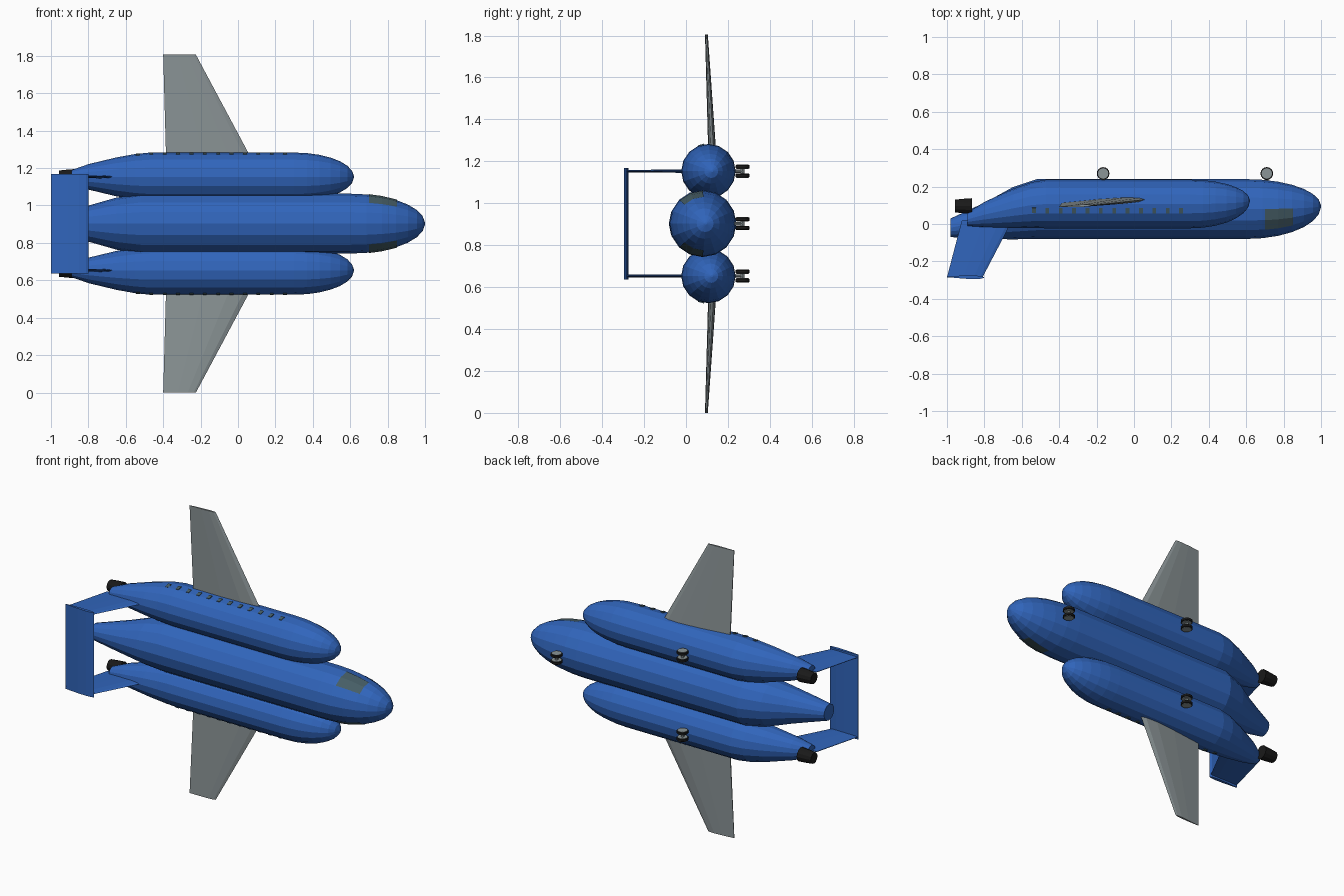
import bpy, bmesh
from math import sin, cos, pi, radians
from mathutils import Matrix, Vector

if "Cube" in bpy.data.objects:
    bpy.data.objects.remove(bpy.data.objects["Cube"])

ZC = 0.903      # plane of symmetry
ZS = 0.25       # offset of the side hulls


def mat(name, col):
    m = bpy.data.materials.new(name)
    m.diffuse_color = (*col, 1)
    m.use_nodes = True
    m.node_tree.nodes["Principled BSDF"].inputs["Base Color"].default_value = m.diffuse_color
    return m


BLUE = mat("blue_paint", (0.03, 0.13, 0.5))
GREY = mat("wing_grey", (0.26, 0.30, 0.31))
GLASS = mat("dark_glass", (0.06, 0.11, 0.13))
BLACK = mat("black_rubber", (0.01, 0.01, 0.01))


def finish(name, bm, material):
    bmesh.ops.recalc_face_normals(bm, faces=bm.faces)
    me = bpy.data.meshes.new(name)
    bm.to_mesh(me)
    bm.free()
    me.materials.append(material)
    ob = bpy.data.objects.new(name, me)
    bpy.context.collection.objects.link(ob)
    return ob


def loft(name, rings, material):
    bm = bmesh.new()
    vs = [[bm.verts.new(p) for p in r] for r in rings]
    n = len(vs[0])
    for a, b in zip(vs, vs[1:]):
        for i in range(n):
            j = (i + 1) % n
            bm.faces.new((a[i], a[j], b[j], b[i]))
    bm.faces.new(vs[0])
    bm.faces.new(vs[-1])
    return finish(name, bm, material)


def circle_x(x, y, z, r, n=16):
    return [(x, y + r * sin(2 * pi * i / n), z + r * cos(2 * pi * i / n)) for i in range(n)]


def circle_z(x, y, z, r, n=16):
    return [(x + r * cos(2 * pi * i / n), y + r * sin(2 * pi * i / n), z) for i in range(n)]


def nose(x0, x1, y, r, droop, steps=7):
    out = []
    for k in range(steps + 1):
        a = radians(88) * k / steps
        out.append((x0 + (x1 - x0) * sin(a), y + droop * (1 - cos(a)), r * cos(a)))
    return out


FOIL = [(0, 0.1), (0.45, 0.42), (0.75, 0.5), (0.93, 0.32), (1, 0),
        (0.93, -0.32), (0.75, -0.5), (0.45, -0.42), (0, -0.1)]


def foil_z(x0, x1, y0, y1, z, t):
    return [(x0 + (x1 - x0) * u, y0 + (y1 - y0) * u + v * t, z) for u, v in FOIL]


# Centre hull
main = [(-0.98, -0.02, 0.05), (-0.88, 0.0, 0.076), (-0.78, 0.022, 0.102),
        (-0.65, 0.057, 0.139), (-0.52, 0.08, 0.16)] + nose(0.6, 1.0, 0.08, 0.16, 0.015)
loft("centre_hull", [circle_x(x, y, ZC, r) for x, y, r in main], BLUE)


def hull_at(x):
    for a, b in zip(main, main[1:]):
        if a[0] <= x <= b[0]:
            f = (x - a[0]) / (b[0] - a[0])
            return a[1] + (b[1] - a[1]) * f, a[2] + (b[2] - a[2]) * f


# Cockpit windows hugging the centre hull
for s, side in ((1, "upper"), (-1, "lower")):
    bm = bmesh.new()
    grid = []
    for x in sorted([0.70, 0.85] + [m[0] for m in main if 0.70 < m[0] < 0.85]):
        y, r = hull_at(x)
        row = []
        for a in (0, 22.5, 45):
            row.append(bm.verts.new((x, y - (r + 0.003) * sin(radians(a)),
                                     ZC + s * (r + 0.003) * cos(radians(a)))))
        grid.append(row)
    for a, b in zip(grid, grid[1:]):
        for i in range(2):
            bm.faces.new((a[i], a[i + 1], b[i + 1], b[i]))
    finish("cockpit_window_" + side, bm, GLASS)


def wheels(name, x, z):
    # Twin wheels, hubs, axle and strut
    for s, tag in ((1, "a"), (-1, "b")):
        c = z + s * 0.021
        loft(f"{name}_tyre_{tag}", [circle_z(x, 0.27, c - 0.009, 0.03), circle_z(x, 0.27, c - 0.006, 0.034),
                                    circle_z(x, 0.27, c + 0.006, 0.034), circle_z(x, 0.27, c + 0.009, 0.03)], BLACK)
        loft(f"{name}_hub_{tag}", [circle_z(x, 0.27, c - 0.0105, 0.029),
                                   circle_z(x, 0.27, c + 0.0105, 0.029)], GREY)
    loft(name + "_axle", [circle_z(x, 0.27, z - 0.02, 0.01, 8), circle_z(x, 0.27, z + 0.02, 0.01, 8)], GREY)
    strut = [[(x + 0.01 * cos(k * pi / 4), y, z + 0.008 * sin(k * pi / 4)) for k in range(8)]
             for y in (0.2, 0.27)]
    loft(name + "_strut", strut, GREY)


wheels("nose_wheel", 0.71, ZC)

side_hull = [(-0.89, 0.025, 0.036), (-0.8, 0.05, 0.068), (-0.65, 0.083, 0.104),
             (-0.55, 0.101, 0.122), (-0.47, 0.107, 0.13)] + nose(0.3, 0.62, 0.107, 0.13, 0.018)

for s, side in ((1, "upper"), (-1, "lower")):
    z = ZC + s * ZS
    # Side hull
    loft("side_hull_" + side, [circle_x(x, y, z, r) for x, y, r in side_hull], BLUE)

    # Engine nozzle
    loft("engine_" + side, [circle_x(-0.957, 0.096, z, 0.026, 12), circle_x(-0.957, 0.096, z, 0.034, 12),
                            circle_x(-0.91, 0.096, z, 0.039, 12), circle_x(-0.865, 0.096, z, 0.042, 12)], BLACK)

    # Wing
    loft("wing_" + side, [foil_z(-0.383, 0.10, 0.112, 0.135, ZC + s * 0.295, 0.036),
                          foil_z(-0.40, -0.225, 0.092, 0.10, ZC + s * 0.903, 0.012)], GREY)

    # Tail fin
    fin = []
    for y, x0, x1, t in ((0.02, -0.92, -0.65, 0.016), (-0.285, -1.0, -0.81, 0.012)):
        fin.append([(x0 + (x1 - x0) * u, y, z + v * t) for u, v in FOIL])
    loft("tail_fin_" + side, fin, BLUE)

    # Main wheels
    wheels("main_wheel_" + side, -0.165, z)

    # Row of cabin windows
    bm = bmesh.new()
    out = Vector((0, -sin(radians(16)), s * cos(radians(16))))
    for i in range(12):
        r = 0.121 if i else 0.115
        p = Vector((-0.535 + i * 0.0715, 0.107, z)) + out * r
        m = (Matrix.Translation(p) @ Matrix.Rotation(s * radians(16), 4, 'X')
             @ Matrix.Diagonal((0.02, 0.03, 0.022, 1)))
        bmesh.ops.create_cube(bm, size=1, matrix=m)
    finish("cabin_windows_" + side, bm, GLASS)

# Tailplane bridging the fins
loft("tailplane", [foil_z(-1.0, -0.8, -0.282, -0.286, ZC + s * 0.266, 0.02) for s in (-1, 1)], BLUE)
